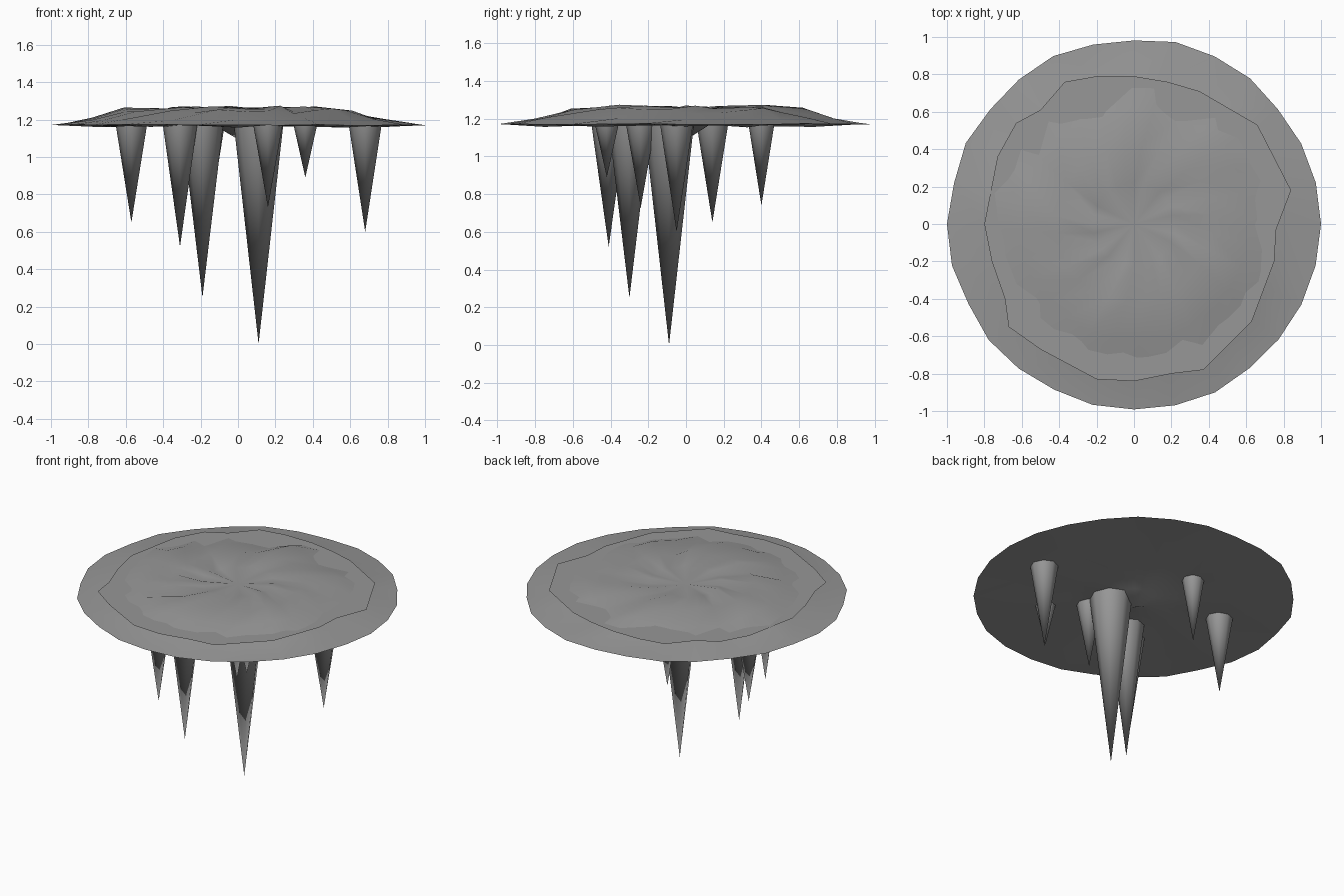
import bpy, bmesh, math, random

if "Cube" in bpy.data.objects:
    bpy.data.objects.remove(bpy.data.objects["Cube"])

random.seed(4)

# Dark grey for every part
grey = bpy.data.materials.new("dark_grey")
grey.diffuse_color = (0.31, 0.31, 0.31, 1)
grey.use_nodes = True
grey.node_tree.nodes["Principled BSDF"].inputs["Base Color"].default_value = grey.diffuse_color


def make_object(name, bm, angle=50):
    bmesh.ops.recalc_face_normals(bm, faces=bm.faces)
    me = bpy.data.meshes.new(name)
    bm.to_mesh(me)
    bm.free()
    me.materials.append(grey)
    ob = bpy.data.objects.new(name, me)
    bpy.context.collection.objects.link(ob)
    bpy.ops.object.select_all(action='DESELECT')
    ob.select_set(True)
    bpy.context.view_layer.objects.active = ob
    bpy.ops.object.shade_smooth_by_angle(angle=math.radians(angle))
    return ob


def bridge(bm, a, b):
    n = len(a)
    for i in range(n):
        bm.faces.new((a[i], a[(i + 1) % n], b[(i + 1) % n], b[i]))


def fan(bm, ring, centre):
    n = len(ring)
    for i in range(n):
        bm.faces.new((ring[i], ring[(i + 1) % n], centre))


# Wavy slab: a domed, rippled upper skin and a nearly flat underside
N = 28
bm = bmesh.new()


def ring(r, z, ripple, twist=0.0, rough=0.0, wobble=0.0):
    out = []
    for i in range(N):
        t = 2 * math.pi * i / N + twist
        h = z + ripple * math.sin(9 * (t - twist)) + random.uniform(-rough, rough)
        q = r - random.uniform(0, wobble)
        out.append(bm.verts.new((q * math.cos(t), q * math.sin(t), h)))
    return out


rim = ring(1.0, 1.171, 0, 0, 0.003, 0.02)
rim[0].co.x, rim[14].co.x = 1.0, -1.0
upper = [rim, ring(0.8, 1.198, 0.003, 0, 0.01), ring(0.62, 1.238, 0.007, 0.05, 0.02),
         ring(0.42, 1.258, 0.008, 0.12, 0.012), ring(0.22, 1.257, 0.009, 0.22, 0.006)]
for a, b in zip(upper, upper[1:]):
    bridge(bm, a, b)
fan(bm, upper[-1], bm.verts.new((0, 0, 1.24)))
lower = [rim, ring(0.75, 1.166, 0.003, 0, 0.01), ring(0.4, 1.17, 0.003, 0, 0.008),
         ring(0.12, 1.165, 0)]
for a, b in zip(lower, lower[1:]):
    bridge(bm, a, b)
fan(bm, lower[-1], bm.verts.new((-0.01, 0.02, 1.10)))
make_object("wavy_slab", bm)

# Thin flat layer with an irregular outline that breaks through the slab
outline = [(0.84, 0.18), (0.66, 0.53), (0.35, 0.71), (0.18, 0.76), (0, 0.79), (-0.2, 0.79),
           (-0.37, 0.76), (-0.5, 0.61), (-0.63, 0.54), (-0.73, 0.36), (-0.8, 0), (-0.76, -0.2),
           (-0.69, -0.4), (-0.67, -0.55), (-0.5, -0.67), (-0.2, -0.83), (0, -0.84),
           (0.2, -0.8), (0.37, -0.78), (0.63, -0.52), (0.75, -0.2), (0.76, -0.03)]
bm = bmesh.new()
edge = [bm.verts.new((x, y, 1.221)) for x, y in outline]
fan(bm, edge, bm.verts.new((0, 0, 1.221)))
make_object("inner_layer", bm)

# Hanging spikes: x, y, tip height, base radius
spikes = [(0.11, -0.09, 0.0, 0.133), (-0.19, -0.30, 0.25, 0.112),
          (-0.31, -0.41, 0.52, 0.093), (0.68, -0.05, 0.60, 0.089),
          (-0.57, 0.14, 0.65, 0.085), (0.16, -0.24, 0.73, 0.08),
          (-0.14, 0.40, 0.74, 0.07), (0.36, -0.42, 0.89, 0.065)]
TOP = 1.18
for k, (x, y, tip, r) in enumerate(spikes):
    bm = bmesh.new()
    base = [bm.verts.new((x + r * math.cos(i * math.pi / 4), y + r * math.sin(i * math.pi / 4), TOP))
            for i in range(8)]
    fan(bm, base, bm.verts.new((x, y, tip)))
    bm.faces.new(base)
    make_object(f"hanging_spike_{k + 1}", bm)
